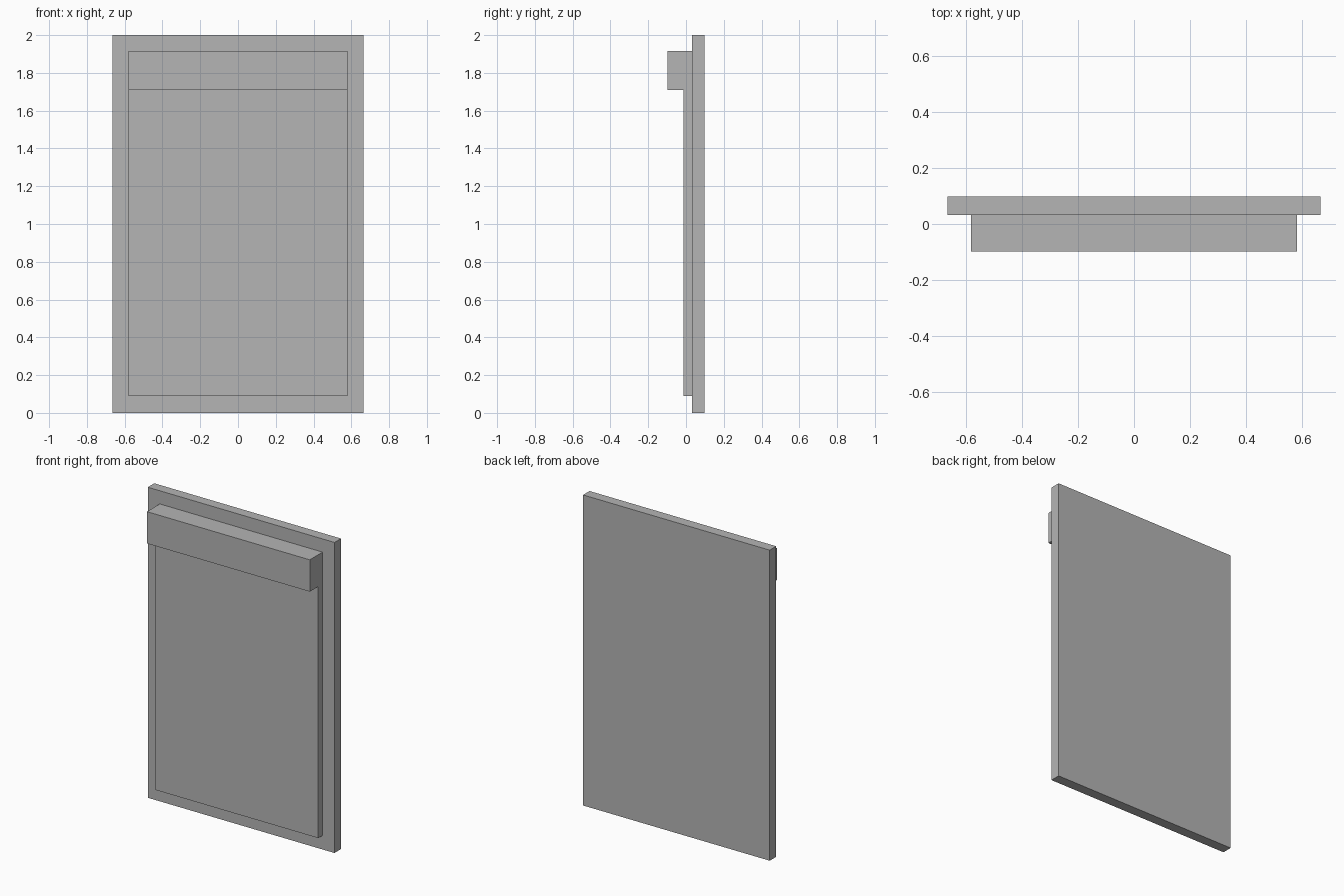
import bpy

cube = bpy.data.objects.get("Cube")
if cube:
    bpy.data.objects.remove(cube, do_unlink=True)

# Single plain grey for every part
grey = bpy.data.materials.new("plain_grey")
grey.use_nodes = True
colour = (0.46, 0.46, 0.46, 1)
grey.diffuse_color = colour
grey.node_tree.nodes["Principled BSDF"].inputs["Base Color"].default_value = colour


def box(name, half_width, y_range, z_range):
    """Box centred on x, spanning the given depth and height."""
    (y0, y1), (z0, z1) = y_range, z_range
    bpy.ops.mesh.primitive_cube_add(size=1, location=(0, (y0 + y1) / 2, (z0 + z1) / 2))
    obj = bpy.context.object
    obj.name = name
    obj.scale = (2 * half_width, y1 - y0, z1 - z0)
    bpy.ops.object.transform_apply(location=False, rotation=False, scale=True)
    obj.data.materials.append(grey)
    return obj


# Large backing slab
box("back_board", 0.665, (0.032, 0.098), (0, 2))
# Thin raised panel on the front
box("front_panel", 0.58, (-0.012, 0.032), (0.09, 1.71))
# Deep bar across the top of the panel
box("top_bar", 0.58, (-0.098, 0.032), (1.71, 1.915))
